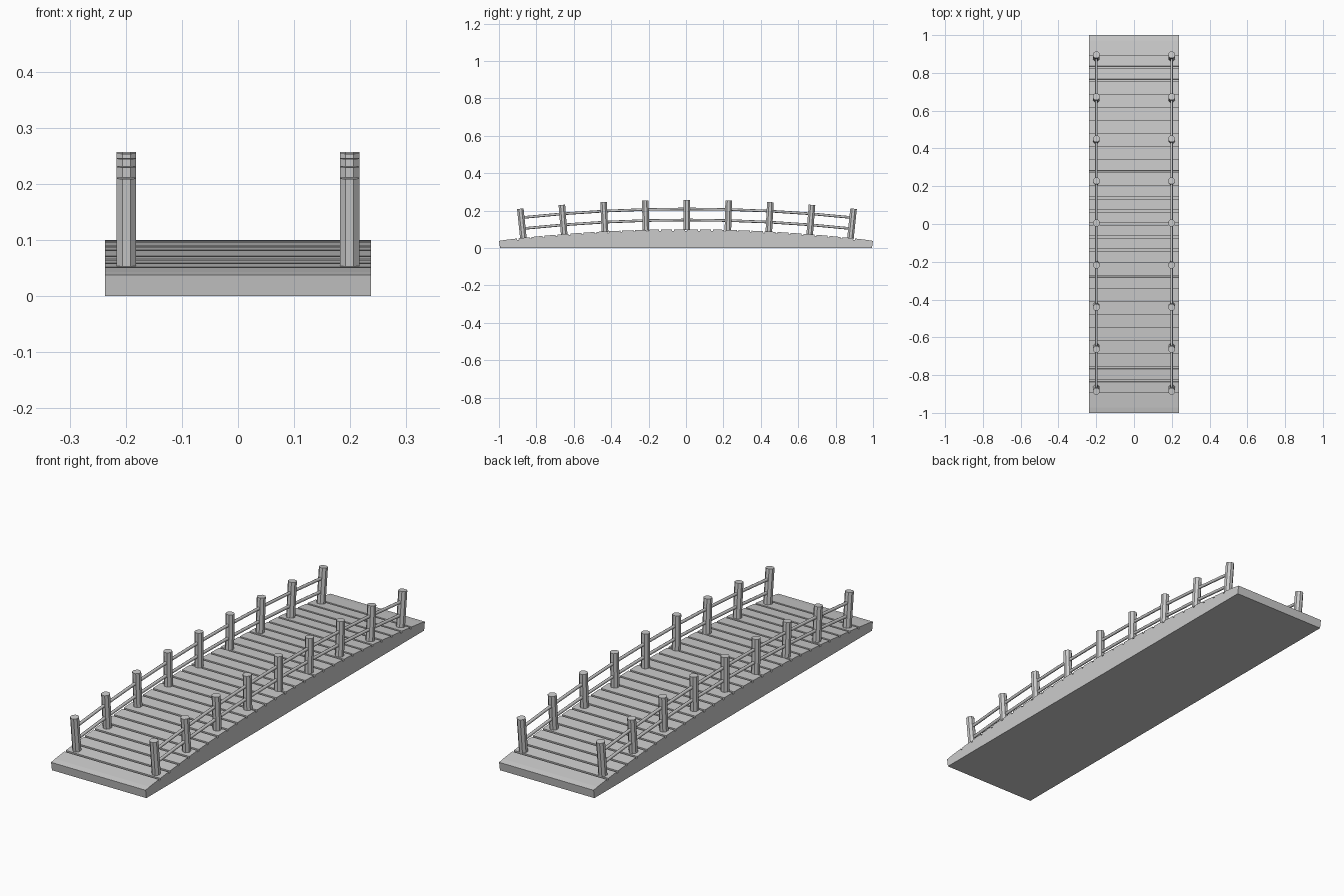
import bpy, bmesh, math
from mathutils import Matrix, Vector

if "Cube" in bpy.data.objects:
    bpy.data.objects.remove(bpy.data.objects["Cube"])

R = 8.36            # radius of the deck arch
TOP = 0.10          # deck height at mid span
HALF_W = 0.237
POST_X = 0.199
SHIFT = 0.005       # railing sits slightly off centre
MAX_A = 0.1048      # arch angle of the end posts


def arch(y, off=0.0):
    """Point on the arch above y, moved radially by off."""
    a = math.asin(y / R)
    r = R + off
    return r * math.sin(a), TOP - R + r * math.cos(a)


def finish(bm, name):
    bmesh.ops.recalc_face_normals(bm, faces=bm.faces)
    me = bpy.data.meshes.new(name)
    bm.to_mesh(me)
    bm.free()
    ob = bpy.data.objects.new(name, me)
    bpy.context.collection.objects.link(ob)
    return ob


# Deck: arched side profile with plank grooves, extruded across the width
profile = [(-0.994, 0.0), (-1.0, 0.038), (-0.972, 0.043)]
step = 1.8 / 26
for i in range(27):
    y = -0.9 + i * step
    profile += [arch(y - 0.005), arch(y - 0.005, -0.008),
                arch(y + 0.005, -0.008), arch(y + 0.005)]
profile += [(0.972, 0.043), (1.0, 0.038), (0.994, 0.0)]
bm = bmesh.new()
face = bm.faces.new([bm.verts.new((-HALF_W, y, z)) for y, z in profile])
ext = bmesh.ops.extrude_face_region(bm, geom=[face])
bmesh.ops.translate(bm, vec=(2 * HALF_W, 0, 0),
                    verts=[v for v in ext["geom"] if isinstance(v, bmesh.types.BMVert)])
finish(bm, "plank_deck")

angles = [MAX_A * (i - 4) / 4 for i in range(9)]
for side, label in ((-1, "left"), (1, "right")):
    # Posts: octagonal, leaning radially with the arch
    for i, a in enumerate(angles):
        bm = bmesh.new()
        low, high = R - 0.003, R + 0.157
        mid = (low + high) / 2
        pos = Vector((side * POST_X, SHIFT + mid * math.sin(a), TOP - R + mid * math.cos(a)))
        mat = (Matrix.Translation(pos) @ Matrix.Rotation(-a, 4, 'X')
               @ Matrix.Rotation(math.pi / 8, 4, 'Z'))
        bmesh.ops.create_cone(bm, cap_ends=True, segments=8, radius1=0.019, radius2=0.019,
                              depth=high - low, matrix=mat)
        finish(bm, f"{label}_post_{i + 1}")

    # Rails: thin rods running from post to post
    for off, level in ((0.050, "lower"), (0.109, "upper")):
        cu = bpy.data.curves.new(f"{label}_{level}_rail", 'CURVE')
        cu.dimensions = '3D'
        cu.bevel_depth = 0.007
        cu.bevel_resolution = 2
        cu.use_fill_caps = True
        sp = cu.splines.new('POLY')
        sp.points.add(len(angles) - 1)
        for p, a in zip(sp.points, angles):
            p.co = (side * POST_X, SHIFT + (R + off) * math.sin(a),
                    TOP - R + (R + off) * math.cos(a), 1)
        ob = bpy.data.objects.new(cu.name, cu)
        bpy.context.collection.objects.link(ob)
        bpy.ops.object.select_all(action='DESELECT')
        ob.select_set(True)
        bpy.context.view_layer.objects.active = ob
        bpy.ops.object.convert(target='MESH')
